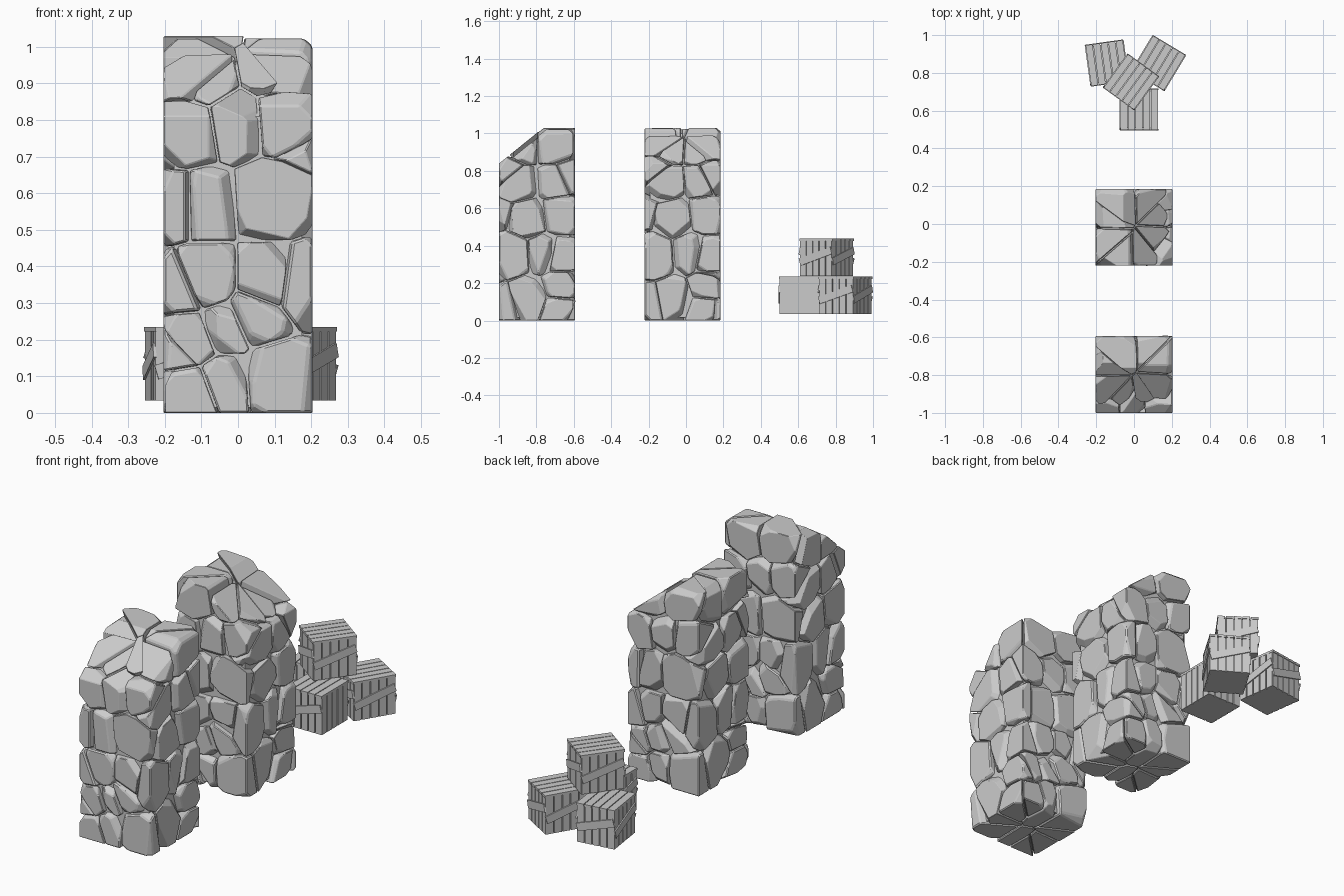
import bpy, bmesh, math, random
from mathutils import Vector, Matrix

if "Cube" in bpy.data.objects:
    bpy.data.objects.remove(bpy.data.objects["Cube"])

HALF, TOP = 0.203, 1.03

# Stone centres on the panels: (sideways, height)
FRONT = [(-.1, .92), (.1, .95), (-.15, .77), (-.01, .79), (.14, .8), (-.1, .57), (.09, .58),
         (-.1, .36), (.09, .36), (.05, .27), (-.14, .2), (-.05, .23), (-.14, .06), (-.05, .09), (.11, .1)]
SIDE = [(-.05, .12), (.15, .18), (.14, .06), (-.15, .35), (.04, .36), (.15, .34), (-.05, .55),
        (.14, .57), (-.1, .74), (.11, .75), (-.09, .92), (.1, .92)]


def finish(name, bm):
    me = bpy.data.meshes.new(name)
    bm.to_mesh(me)
    bm.free()
    ob = bpy.data.objects.new(name, me)
    bpy.context.collection.objects.link(ob)
    return ob


def add_box(bm, size, matrix):
    bmesh.ops.create_cube(bm, size=1, matrix=matrix @ Matrix.Diagonal((*size, 1)))


def cut(bm, co, no):
    """Slice off everything beyond a plane and cap the hole."""
    if not bm.verts:
        return
    bmesh.ops.bisect_plane(bm, geom=bm.verts[:] + bm.edges[:] + bm.faces[:], dist=1e-5,
                           plane_co=co, plane_no=no, clear_outer=True)
    open_edges = [e for e in bm.edges if e.is_boundary]
    if open_edges:
        bmesh.ops.holes_fill(bm, edges=open_edges, sides=0)


def block(half, top, bottom=0.0):
    bm = bmesh.new()
    add_box(bm, (2 * half, 2 * half, top - bottom), Matrix.Translation((0, 0, (top + bottom) / 2)))
    return bm


def stone_pillar(name, y, slope_dir, seed):
    rnd = random.Random(seed)
    seeds = []
    for i, panel in enumerate((FRONT, SIDE, FRONT, SIDE)):
        rot = Matrix.Rotation(i * math.pi / 2, 3, 'Z')
        for u, z in panel:
            seeds.append((rot @ Vector((u * .88, -.135 - rnd.uniform(0, .02), z)), rot @ Vector((0, -1, 0))))
    slope_no = (slope_dir * .21 + Vector((0, 0, .26))).normalized()
    slope_co = slope_dir * HALF + Vector((0, 0, .825))
    total = bmesh.new()

    def append(bm):
        me = bpy.data.meshes.new("temp")
        bm.to_mesh(me)
        bm.free()
        total.from_mesh(me)
        bpy.data.meshes.remove(me)

    # Solid mortar core, filling the joints
    core = block(HALF - .028, TOP - .03, .015)
    cut(core, slope_co - slope_no * .03, slope_no)
    append(core)

    # Each stone is a Voronoi cell of the block, with chipped corners
    for p, n in seeds:
        bm = block(HALF, TOP - rnd.uniform(0, .008))
        near = sorted((q for q, _ in seeds if q is not p), key=lambda q: (q - p).length)[:26]
        for q in near:
            d = (q - p).normalized()
            cut(bm, (p + q) / 2 - d * .003, d)
        cut(bm, slope_co + slope_no * rnd.uniform(-.015, .012), slope_no)
        for _ in range(5):
            if not bm.verts:
                break
            c = sum((v.co for v in bm.verts), Vector()) / len(bm.verts)
            t = Vector((rnd.uniform(-1, 1), rnd.uniform(-1, 1), rnd.uniform(-1, 1)))
            t = (t - n * t.dot(n)).normalized()
            d = (n + t * rnd.uniform(.8, 1.5)).normalized()
            reach = max((v.co - c).dot(d) for v in bm.verts)
            cut(bm, c + d * reach * rnd.uniform(.8, .9), d)
        if len(bm.verts) < 4:
            bm.free()
            continue
        bmesh.ops.remove_doubles(bm, verts=bm.verts[:], dist=.004)
        bmesh.ops.bevel(bm, geom=bm.edges[:], offset=.006, segments=1, affect='EDGES', clamp_overlap=True)
        append(bm)
    bmesh.ops.recalc_face_normals(total, faces=total.faces[:])
    finish(name, total).location = (0, y, 0)


def crate(name, x, y, z, angle, plain=()):
    w, d, h, n = .196, .212, .2, 5
    bm = bmesh.new()
    # Box body
    add_box(bm, (w - .014, d - .014, h - .012), Matrix.Translation((0, 0, h / 2 - .006)))
    for i in range(4):
        rot = Matrix.Rotation(i * math.pi / 2, 4, 'Z')
        wide, deep = (w, d) if i % 2 == 0 else (d, w)
        step = wide / n
        # Upright planks
        for k in range(n):
            add_box(bm, (step - .005, .008, h - .012),
                    rot @ Matrix.Translation((-wide / 2 + step * (k + .5), -deep / 2 + .004, h / 2 - .006)))
        # Slanted brace
        if i not in plain:
            add_box(bm, (wide * 1.02, .008, .04),
                    rot @ Matrix.Translation((0, -deep / 2 - .002, h * .53))
                    @ Matrix.Rotation(math.radians(-17), 4, 'Y'))
    # Lid planks
    for k in range(n):
        step = (w + .006) / n
        add_box(bm, (step - .004, d + .006, .012),
                Matrix.Translation((-(w + .006) / 2 + step * (k + .5), 0, h - .006)))
    ob = finish(name, bm)
    ob.location = (x, y, z)
    ob.rotation_euler.z = math.radians(angle)


stone_pillar("front_stone_pillar", -.797, Vector((0, -1, 0)), 4)
stone_pillar("middle_stone_pillar", -.018, Vector((1, 0, 0)), 9)

crate("front_crate", .027, .606, .034, 0, plain=(1,))
crate("left_crate", -.143, .852, .034, 8)
crate("right_crate", .13, .852, .034, -31)
crate("top_crate", -.016, .752, .238, -36)
